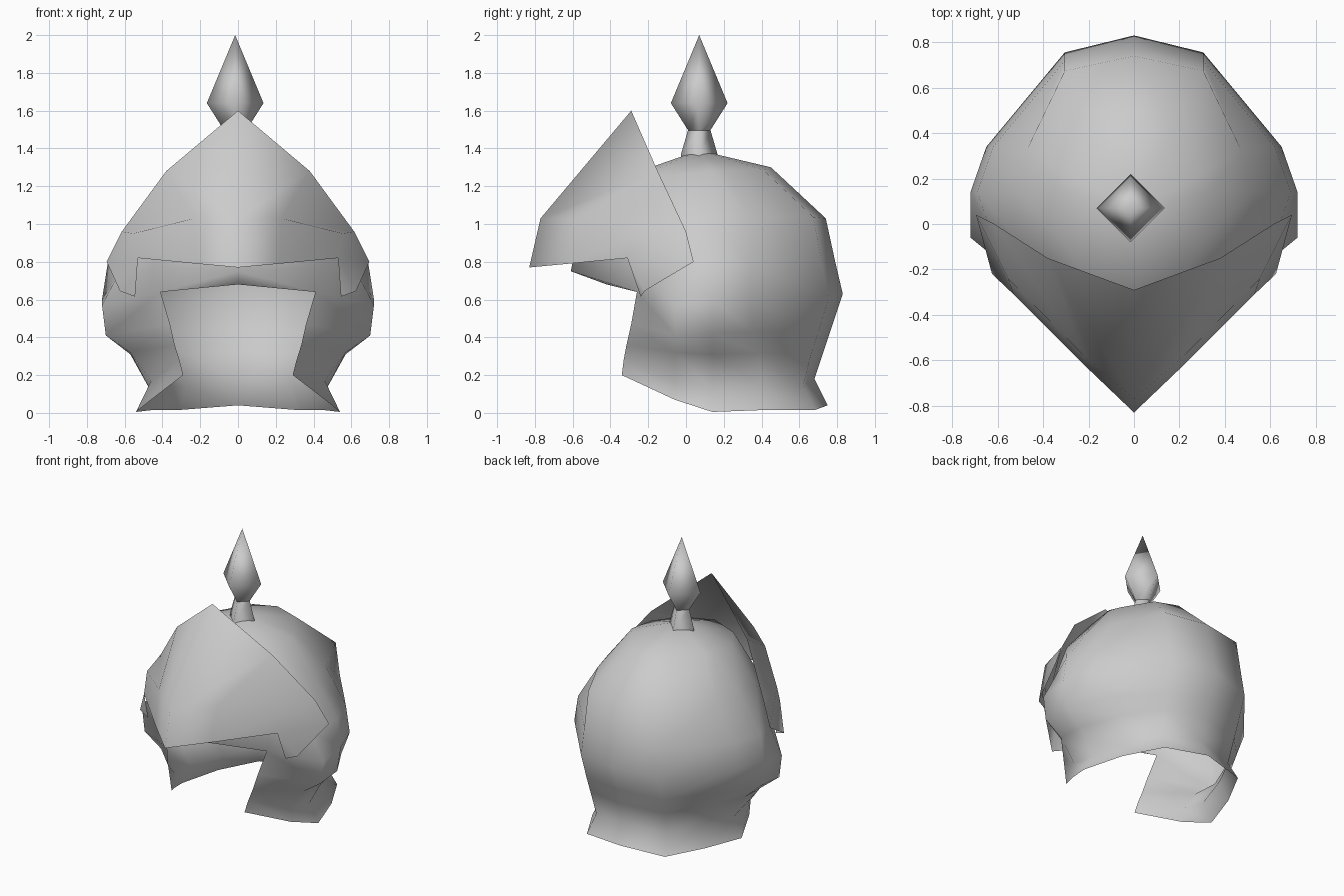
import bpy
import math

cube = bpy.data.objects.get("Cube")
if cube:
    bpy.data.objects.remove(cube, do_unlink=True)

# One plain metal colour
GREY = (0.6, 0.6, 0.6, 1.0)
steel = bpy.data.materials.new("steel grey")
steel.use_nodes = True
steel.diffuse_color = GREY
steel.node_tree.nodes["Principled BSDF"].inputs["Base Color"].default_value = GREY


def make_object(name, verts, faces, mirrored=False):
    """Build a smooth-shaded mesh, mirrored across the middle if asked."""
    mesh = bpy.data.meshes.new(name)
    mesh.from_pydata(verts, [], faces)
    mesh.materials.append(steel)
    mesh.shade_smooth()
    obj = bpy.data.objects.new(name, mesh)
    bpy.context.collection.objects.link(obj)
    if mirrored:
        obj.modifiers.new("mirror", "MIRROR").use_clip = True
    return obj


# Helmet shell: half rings running from the back, past the ear, to the face opening
# back depth, rear corner x, flank x and y, side x, ear x,
# z at back / side / ear, then the front corner point
RINGS = [
    (0.75, 0.31, 0.45, 0.42, 0.54, 0.46, 0.04, 0.005, 0.07, (0.29, -0.34, 0.20)),
    (0.68, 0.28, 0.39, 0.40, 0.47, 0.46, 0.18, 0.13, 0.17, (0.31, -0.33, 0.28)),
    (0.73, 0.295, 0.47, 0.39, 0.57, 0.57, 0.33, 0.31, 0.32, (0.335, -0.315, 0.36)),
    (0.77, 0.30, 0.57, 0.36, 0.69, 0.70, 0.45, 0.42, 0.41, (0.36, -0.29, 0.47)),
    (0.83, 0.305, 0.65, 0.34, 0.72, 0.72, 0.63, 0.60, 0.57, (0.41, -0.26, 0.64)),
    (0.79, 0.305, 0.62, 0.34, 0.69, 0.62, 0.80, 0.79, 0.76, (0.45, -0.28, 0.78)),
    (0.74, 0.305, 0.47, 0.33, 0.52, 0.52, 1.03, 1.04, 1.02, (0.40, -0.26, 1.00)),
    (0.45, 0.17, 0.29, 0.21, 0.33, 0.32, 1.30, 1.28, 1.26, (0.21, -0.24, 1.25)),
]
# Centre of the forehead, from the inner lip upward
FOREHEAD = [(0, -0.42, 0.68), (0, -0.61, 0.75), (0, -0.56, 1.0), (0, -0.33, 1.25)]

rings = []
for depth, rear, flank_x, flank_y, side, ear, z_back, z_side, z_ear, corner in RINGS:
    z_rear = 0.3 * z_back + 0.7 * z_side
    rings.append([
        (0, depth, z_back),
        (rear, 0.91 * depth, z_rear),
        (flank_x, flank_y, z_rear),
        (side, 0.14, z_side),
        (ear, -0.06, z_ear),
        corner,
    ])
for ring, point in zip(rings[-len(FOREHEAD):], FOREHEAD):
    ring.append(point)

verts, index = [], {}
for r, ring in enumerate(rings):
    for c, point in enumerate(ring):
        index[r, c] = len(verts)
        verts.append(point)
faces = []
for r in range(len(rings) - 1):
    for c in range(len(rings[r]) - 1):
        faces.append((index[r, c], index[r + 1, c], index[r + 1, c + 1], index[r, c + 1]))
apex = len(verts)
verts.append((0, 0.07, 1.39))
top = len(rings) - 1
for c in range(len(rings[top]) - 1):
    faces.append((index[top, c], apex, index[top, c + 1]))
make_object("helmet_shell", verts, faces, True)

# Pointed visor: lower edge, middle band and upper edge of the left half
visor = {
    "low_front": (0, -0.83, 0.77),
    "low_mid": (0.22, -0.62, 0.79),
    "low_side": (0.53, -0.31, 0.82),
    "tab_front": (0.545, -0.24, 0.615),
    "tab_back": (0.625, -0.22, 0.645),
    "mid_front": (0, -0.77, 1.03),
    "mid_mid": (0.23, -0.57, 1.03),
    "mid_side": (0.555, -0.24, 0.95),
    "peak": (0, -0.29, 1.60),
    "high_mid": (0.38, -0.15, 1.28),
    "high_side": (0.615, 0.0, 0.96),
    "hinge": (0.695, 0.04, 0.80),
}
panels = [
    ("low_front", "low_mid", "mid_mid", "mid_front"),
    ("low_mid", "low_side", "mid_side", "mid_mid"),
    ("mid_front", "mid_mid", "high_mid", "peak"),
    ("mid_mid", "mid_side", "high_side", "high_mid"),
    ("low_side", "tab_front", "tab_back"),
    ("low_side", "tab_back", "hinge", "mid_side"),
    ("mid_side", "hinge", "high_side"),
]
names = list(visor)
make_object("visor", list(visor.values()),
            [[names.index(n) for n in panel] for panel in panels], True)


def square_spindle(name, profile, tip=None):
    """Four-sided turned part from (radius, height) pairs, with an optional point."""
    pts, sides = [], []
    for radius, z in profile:
        for k in range(4):
            a = k * math.pi / 2
            pts.append((-0.015 + radius * math.cos(a), 0.07 + radius * math.sin(a), z))
    for i in range(0, len(pts) - 4, 4):
        for k in range(4):
            n = (k + 1) % 4
            sides.append((i + k, i + n, i + 4 + n, i + 4 + k))
    if tip:
        last = len(pts) - 4
        pts.append((-0.015, 0.07, tip))
        sides += [(last + k, last + (k + 1) % 4, last + 4) for k in range(4)]
    return make_object(name, pts, sides)


# Crest spike on its collar
square_spindle("spike_collar", [(0.1, 1.34), (0.095, 1.375), (0.06, 1.495)])
square_spindle("crest_spike", [(0.055, 1.49), (0.15, 1.64)], 2.0)
